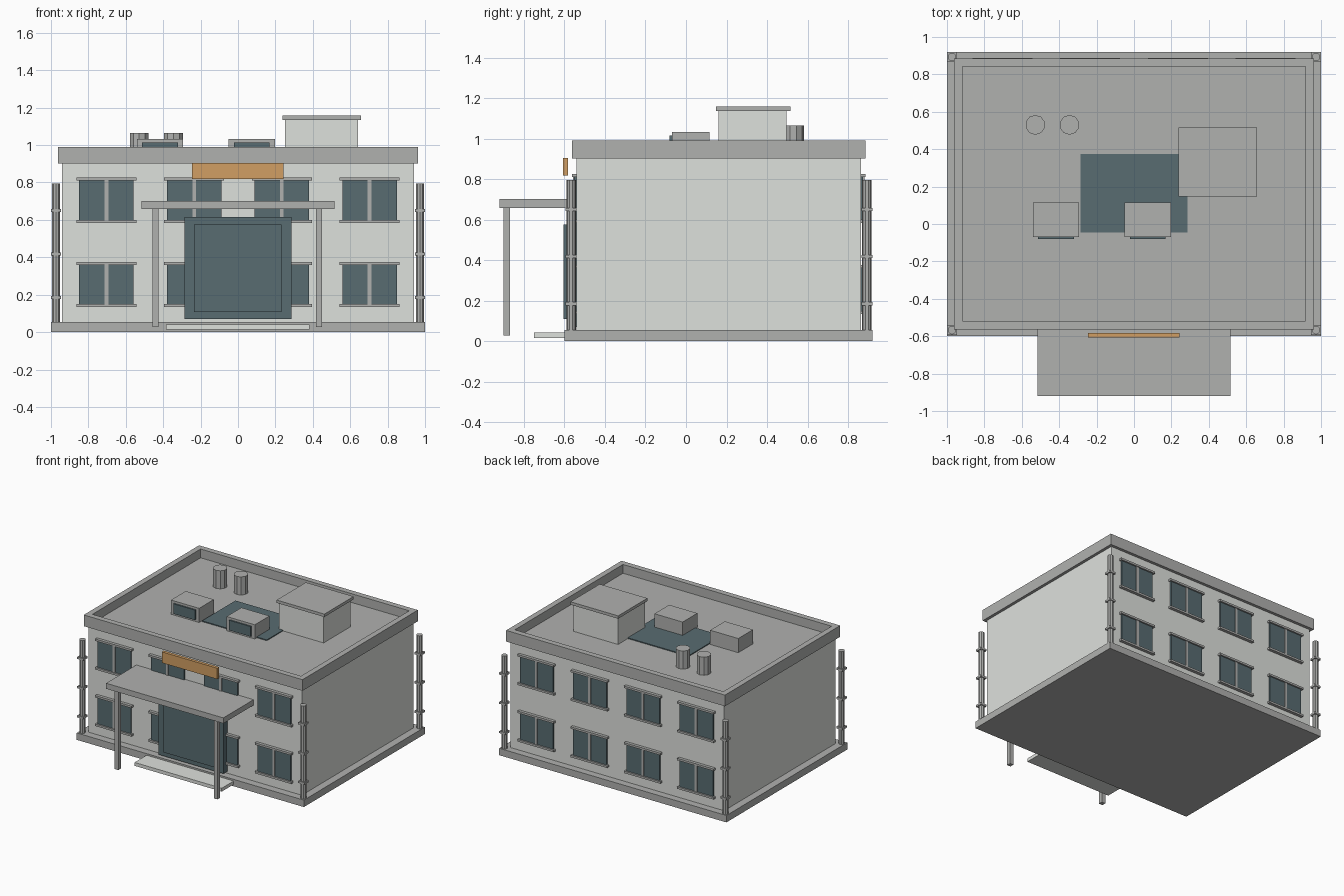
import bpy, bmesh

cube = bpy.data.objects.get("Cube")
if cube:
    bpy.data.objects.remove(cube, do_unlink=True)


def material(name, rgb):
    m = bpy.data.materials.new(name)
    m.use_nodes = True
    m.diffuse_color = (*rgb, 1)
    m.node_tree.nodes["Principled BSDF"].inputs["Base Color"].default_value = (*rgb, 1)
    return m


WALL = material("pale wall", (0.73, 0.75, 0.72))
TRIM = material("grey trim", (0.435, 0.44, 0.43))
GLASS = material("blue glass", (0.098, 0.15, 0.167))
ORANGE = material("orange panel", (0.64, 0.345, 0.125))


def finish(name, bm, mat):
    bmesh.ops.recalc_face_normals(bm, faces=bm.faces)
    mesh = bpy.data.meshes.new(name)
    bm.to_mesh(mesh)
    bm.free()
    mesh.materials.append(mat)
    obj = bpy.data.objects.new(name, mesh)
    bpy.context.collection.objects.link(obj)
    return obj


def box(name, mat, x, y, z):
    """Box from (low, high) ranges."""
    bm = bmesh.new()
    bmesh.ops.create_cube(bm, size=1)
    for v in bm.verts:
        v.co = [r[0] if c < 0 else r[1] for c, r in zip(v.co, (x, y, z))]
    return finish(name, bm, mat)


def cylinder(name, mat, x, y, z, radius, sides):
    bm = bmesh.new()
    bmesh.ops.create_cone(bm, cap_ends=True, segments=sides, radius1=radius,
                          radius2=radius, depth=z[1] - z[0])
    bmesh.ops.translate(bm, verts=bm.verts, vec=(x, y, (z[0] + z[1]) / 2))
    return finish(name, bm, mat)


FRONT, BACK = -0.54, 0.863
DECK = 0.92

# Main body
box("base_slab", TRIM, (-1, 1), (-0.6, 0.92), (0, 0.055))
box("main_walls", WALL, (-0.94, 0.94), (FRONT, BACK), (0.055, 0.905))

# Roof tray with raised rim: inset the top face and push it down
roof = box("roof_parapet", TRIM, (-0.963, 0.963), (-0.564, 0.886), (0.901, 0.99))
bm = bmesh.new()
bm.from_mesh(roof.data)
top = max(bm.faces, key=lambda f: f.calc_center_median().z)
bmesh.ops.inset_region(bm, faces=[top], thickness=0.045, use_even_offset=True)
deck = bmesh.ops.extrude_discrete_faces(bm, faces=[top])["faces"]
for v in deck[0].verts:
    v.co.z = DECK
bm.to_mesh(roof.data)
bm.free()

# Windows on front and back
for side, wall, d in (("front", FRONT, -1), ("back", BACK, 1)):
    def out(depth):
        return tuple(sorted((wall - d * 0.01, wall + d * depth)))
    for col in range(4):
        cx = -0.7035 + col * 0.469
        for z0 in (0.149, 0.599):
            z1 = z0 + 0.211
            tag = f"{side}_window_{col + 1}_{'lower' if z0 < 0.5 else 'upper'}"
            box(tag + "_glass", GLASS, (cx - 0.146, cx + 0.146), out(0.012), (z0, z1))
            box(tag + "_mullion", TRIM, (cx - 0.01, cx + 0.01), out(0.018), (z0, z1))
            for part, z in (("sill", z0 - 0.016), ("lintel", z1)):
                box(f"{tag}_{part}", TRIM, (cx - 0.16, cx + 0.16), out(0.024), (z, z + 0.016))

# Entrance
box("door_surround", GLASS, (-0.287, 0.285), (-0.59, FRONT), (0.07, 0.615))
box("door_panel", GLASS, (-0.236, 0.232), (-0.605, -0.58), (0.108, 0.575))
box("entrance_step", WALL, (-0.385, 0.382), (-0.75, -0.59), (0.015, 0.042))
box("canopy", TRIM, (-0.517, 0.515), (-0.92, FRONT), (0.658, 0.702))
for side, x in (("right", -0.44), ("left", 0.433)):
    box(f"canopy_post_{side}", TRIM, (x - 0.016, x + 0.016), (-0.9, -0.868), (0.028, 0.66))
box("sign_panel", ORANGE, (-0.245, 0.243), (-0.608, -0.583), (0.818, 0.905))

# Corner pipes with square brackets
for sx, xn in ((-1, "right"), (1, "left")):
    for y, yn in ((-0.567, "front"), (0.893, "back")):
        x = sx * 0.973
        cylinder(f"pipe_{yn}_{xn}", TRIM, x, y, (0.05, 0.795), 0.023, 10)
        for i in range(3):
            z = 0.184 + i * 0.233
            box(f"pipe_bracket_{yn}_{xn}_{i + 1}", TRIM, (x - 0.027, x + 0.027),
                (y - 0.027, y + 0.027), (z - 0.008, z + 0.008))

# Rooftop parts
box("skylight", GLASS, (-0.285, 0.285), (-0.045, 0.375), (DECK - 0.01, DECK + 0.007))
box("stair_house", WALL, (0.25, 0.642), (0.16, 0.497), (DECK - 0.01, 1.137))
box("stair_house_cap", TRIM, (0.237, 0.657), (0.147, 0.515), (1.135, 1.158))
for i, x in enumerate((-0.417, 0.073)):
    box(f"air_unit_{i + 1}", TRIM, (x - 0.124, x + 0.124), (-0.07, 0.115), (DECK - 0.01, 1.033))
    box(f"air_unit_grille_{i + 1}", GLASS, (x - 0.095, x + 0.095), (-0.081, -0.065), (0.935, 1.015))
for i, x in enumerate((-0.528, -0.345)):
    cylinder(f"roof_vent_{i + 1}", TRIM, x, 0.53, (DECK - 0.01, 1.064), 0.053, 10)
